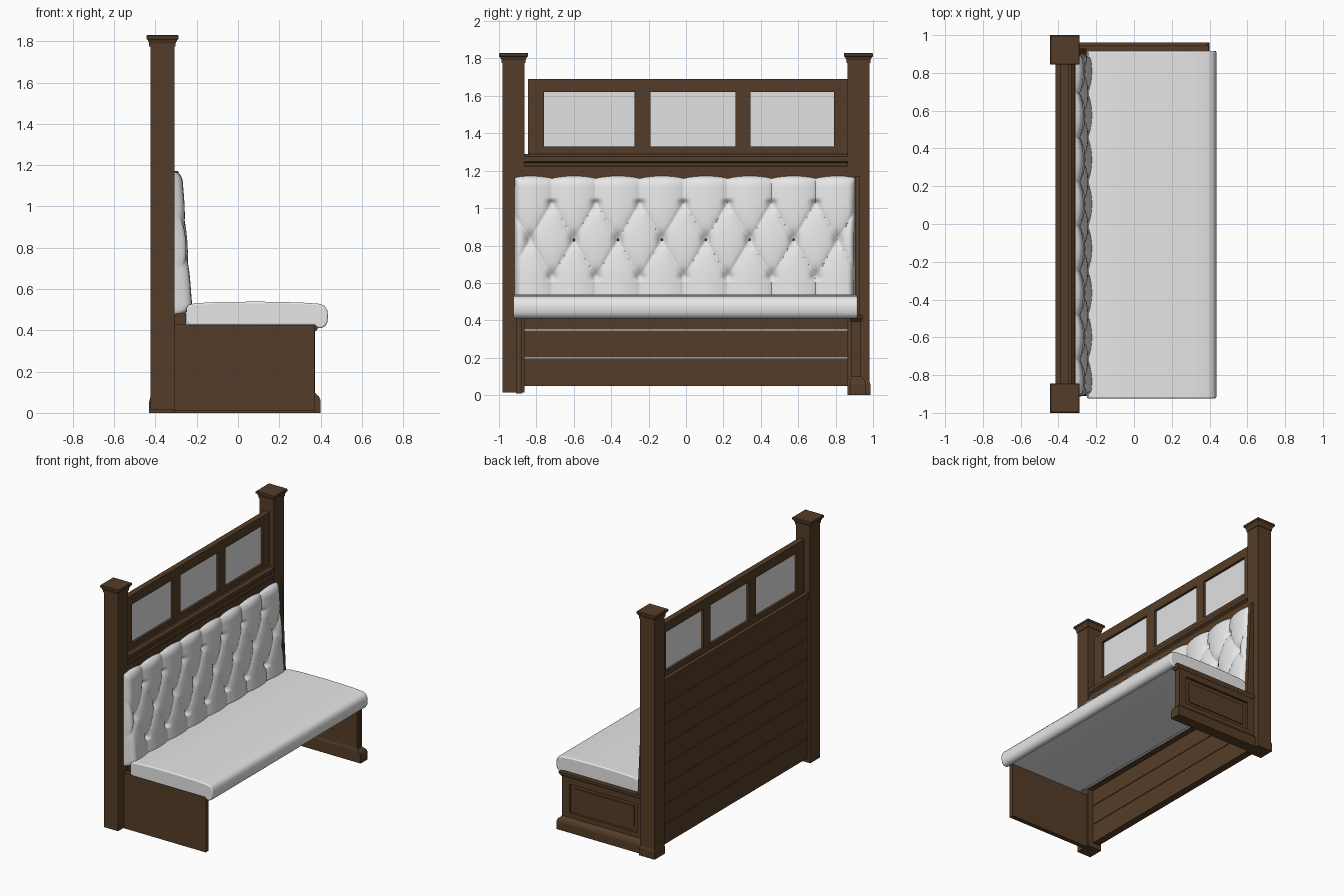
import bpy, bmesh, math

if "Cube" in bpy.data.objects:
    bpy.data.objects.remove(bpy.data.objects["Cube"])

def material(name, rgb):
    m = bpy.data.materials.new(name)
    m.diffuse_color = (*rgb, 1)
    m.use_nodes = True
    m.node_tree.nodes["Principled BSDF"].inputs["Base Color"].default_value = m.diffuse_color
    return m

WOOD = material("dark wood", (0.09, 0.046, 0.021))
WHITE = material("white upholstery", (0.8, 0.8, 0.8))
GLASS = material("pale glass", (0.76, 0.76, 0.76))

def finish(name, bm, mat):
    bmesh.ops.recalc_face_normals(bm, faces=bm.faces)
    me = bpy.data.meshes.new(name)
    bm.to_mesh(me)
    bm.free()
    ob = bpy.data.objects.new(name, me)
    bpy.context.collection.objects.link(ob)
    me.materials.append(mat)
    return ob

def add_box(bm, x, y, z):
    v = [bm.verts.new((a, b, c)) for a in x for b in y for c in z]
    for f in ((0, 1, 3, 2), (4, 6, 7, 5), (0, 4, 5, 1), (2, 3, 7, 6), (0, 2, 6, 4), (1, 5, 7, 3)):
        bm.faces.new([v[i] for i in f])

def boxes(name, items, mat=WOOD):
    bm = bmesh.new()
    for it in items:
        add_box(bm, *it)
    return finish(name, bm, mat)

def prism_y(name, profile, y0, y1, mat=WOOD):
    """Extrude an x-z profile along y."""
    bm = bmesh.new()
    a = [bm.verts.new((x, y0, z)) for x, z in profile]
    b = [bm.verts.new((x, y1, z)) for x, z in profile]
    bm.faces.new(a)
    bm.faces.new(b)
    for i in range(len(a)):
        j = (i + 1) % len(a)
        bm.faces.new((a[i], a[j], b[j], b[i]))
    return finish(name, bm, mat)

def stack(name, rings, mat=WOOD):
    """Loft rectangular rings given as (x0, x1, y0, y1, z)."""
    bm = bmesh.new()
    loops = [[bm.verts.new(p) for p in ((x0, y0, z), (x1, y0, z), (x1, y1, z), (x0, y1, z))]
             for x0, x1, y0, y1, z in rings]
    bm.faces.new(loops[0])
    bm.faces.new(loops[-1])
    for lo, hi in zip(loops, loops[1:]):
        for i in range(4):
            j = (i + 1) % 4
            bm.faces.new((lo[i], lo[j], hi[j], hi[i]))
    return finish(name, bm, mat)

def smooth(ob, angle):
    bpy.ops.object.select_all(action='DESELECT')
    ob.select_set(True)
    bpy.context.view_layer.objects.active = ob
    bpy.ops.object.shade_smooth_by_angle(angle=math.radians(angle))

# Corner posts with flared caps
PX = -0.366
for side, bottom in ((-1, 0.015), (1, 0.0)):
    cy = side * 0.922
    prof = [(0.059, bottom), (0.059, 1.775), (0.064, 1.775), (0.064, 1.79),
            (0.072, 1.808), (0.078, 1.812), (0.078, 1.826), (0.074, 1.83)]
    label = "right" if side > 0 else "left"
    stack(label + "_post", [(PX - h, PX + h, cy - h, cy + h, z) for h, z in prof])

# Horizontal planks of the back, with narrow gaps
pitch = (1.25 - 0.05) / 8
boxes("back_planks", [((-0.405, -0.35), (-0.865, 0.865),
                       (0.05 + i * pitch, 0.05 + (i + 1) * pitch - 0.004)) for i in range(8)])
# Solid board behind the cushion
boxes("cushion_board", [((-0.352, -0.31), (-0.865, 0.865), (0.47, 1.21))])

# Moulded ledge under the windows
prism_y("back_ledge", [(-0.415, 1.29), (-0.415, 1.25), (-0.405, 1.235), (-0.405, 1.2), (-0.315, 1.2),
                       (-0.315, 1.222), (-0.325, 1.225), (-0.325, 1.24), (-0.312, 1.25),
                       (-0.312, 1.275), (-0.33, 1.29)], -0.865, 0.865)

# Window frame and panes
fx, fz = (-0.388, -0.345), (1.29, 1.69)
openings = [(-0.76, -0.275), (-0.19, 0.265), (0.345, 0.79)]
edges = [-0.845] + [v for o in openings for v in o] + [0.865]
frame = [(fx, (edges[i], edges[i + 1]), (1.33, 1.62)) for i in range(0, 8, 2)]
frame += [(fx, (-0.845, 0.865), z) for z in ((fz[0], 1.33), (1.62, fz[1]))]
boxes("window_frame", frame)
boxes("window_panes", [((-0.37, -0.363), o, (1.33, 1.62)) for o in openings], GLASS)

# Tufted back cushion: diamond puffs in the middle, vertical pleats above and below
STEP, Y0, Y1, Z0, Z1 = 0.235, -0.917, 0.905, 0.475, 1.172
MIDZ = 0.83

def cushion_x(y, z):
    zc = min(max(z, MIDZ - 0.2), MIDZ + 0.2)
    a, b = (y + 0.012) / STEP - 0.5, (zc - MIDZ) / 0.4
    u, v = a + b, a - b
    puff = abs(math.sin(math.pi * u) * math.sin(math.pi * v)) ** 0.35
    du, dv = u - round(u), v - round(v)
    dip = math.exp(-(du * du + dv * dv) / 0.02) if abs(z - zc) < 0.02 else 0.0
    dip *= 1 - abs(z - zc) / 0.02
    depth = 0.088 - 0.045 * (z - 0.53) / 0.6 - 0.024 * (1 - puff) - 0.022 * dip
    d = min(y - Y0, Y1 - y)
    e = min(z - Z0, Z1 - z)
    rnd = 1.0
    for dist, r in ((d, 0.035), (e, 0.055)):
        t = 1 - min(max(dist, 0) / r, 1)
        rnd *= math.sqrt(max(0, 1 - t * t))
    return -0.311 + max(depth, 0.004) * rnd, puff

NY, NZ = 232, 88
bm = bmesh.new()
grid = []
for j in range(NZ + 1):
    row = []
    for i in range(NY + 1):
        y, z = Y0 + (Y1 - Y0) * i / NY, Z0 + (Z1 - Z0) * j / NZ
        x, puff = cushion_x(y, z)
        # scalloped upper edge
        z -= 0.014 * (1 - puff) * max(0, (z - 1.08) / (Z1 - 1.08))
        row.append(bm.verts.new((x, y, z)))
    grid.append(row)
for j in range(NZ):
    for i in range(NY):
        bm.faces.new((grid[j][i], grid[j][i + 1], grid[j + 1][i + 1], grid[j + 1][i]))
rim = grid[0] + [r[-1] for r in grid[1:]] + grid[-1][-2::-1] + [r[0] for r in grid[-2:0:-1]]
bm.faces.new(rim)
smooth(finish("tufted_back_cushion", bm, WHITE), 50)

# Small buttons along the middle row
bm = bmesh.new()
for k in range(-3, 3):
    y = (k + 0.5) * STEP - 0.012
    res = bmesh.ops.create_uvsphere(bm, u_segments=8, v_segments=6, radius=0.009)
    for v in res["verts"]:
        v.co.x = v.co.x * 0.5 + cushion_x(y, MIDZ)[0] + 0.002
        v.co.y += y
        v.co.z += MIDZ
smooth(finish("cushion_buttons", bm, WOOD), 60)

# Seat cushion with rounded nose dropping over the front edge
seat_prof = [(-0.25, 0.44), (-0.25, 0.505), (-0.24, 0.523), (-0.21, 0.531), (-0.1, 0.537), (0.1, 0.539),
             (0.3, 0.535), (0.39, 0.529), (0.418, 0.52), (0.432, 0.5), (0.436, 0.47),
             (0.433, 0.44), (0.423, 0.42), (0.405, 0.411), (0.385, 0.412), (0.37, 0.426), (-0.238, 0.426)]
seat = prism_y("seat_cushion", seat_prof, -0.923, 0.917, WHITE)
bev = seat.modifiers.new("soft ends", 'BEVEL')
bev.width, bev.segments, bev.limit_method = 0.008, 3, 'ANGLE'
bev.angle_limit = math.radians(60)
smooth(seat, 45)

# Plain left end panel
boxes("left_end_panel", [((-0.32, 0.37), (-0.91, -0.876), (0.01, 0.428))])

# Framed right end panel: core, stiles and rails, raised field
boxes("right_end_panel", [((-0.32, 0.368), (0.885, 0.918), (0.0, 0.425))])
oy = (0.91, 0.935)
boxes("right_panel_frame", [((-0.31, -0.25), oy, (0.08, 0.41)), ((0.31, 0.372), oy, (0.08, 0.41)),
                            ((-0.25, 0.31), oy, (0.08, 0.135)), ((-0.25, 0.31), oy, (0.35, 0.41))])
boxes("right_panel_field", [((-0.215, 0.275), (0.91, 0.925), (0.165, 0.32))])

# Moulded cap and base of the right end panel, and the base around its post
stack("right_panel_cap", [(-0.31, 0.375, 0.88, 0.937, 0.395), (-0.31, 0.39, 0.875, 0.945, 0.412),
                          (-0.31, 0.395, 0.875, 0.945, 0.426)])
stack("right_panel_base", [(-0.31, 0.4, 0.88, 0.962, 0.0), (-0.31, 0.4, 0.88, 0.962, 0.06),
                           (-0.31, 0.392, 0.88, 0.955, 0.08), (-0.31, 0.378, 0.882, 0.942, 0.092),
                           (-0.31, 0.372, 0.885, 0.935, 0.1)])
stack("right_post_base", [(-0.43, -0.3, 0.865, 0.986, 0.0), (-0.43, -0.3, 0.865, 0.986, 0.055),
                          (-0.425, -0.307, 0.865, 0.981, 0.075)])

# Slim upright beside the right end of the back cushion
prism_y("back_side_strip", [(-0.315, 0.42), (-0.25, 0.42), (-0.285, 1.15), (-0.29, 1.172), (-0.315, 1.172)],
        0.903, 0.93)
